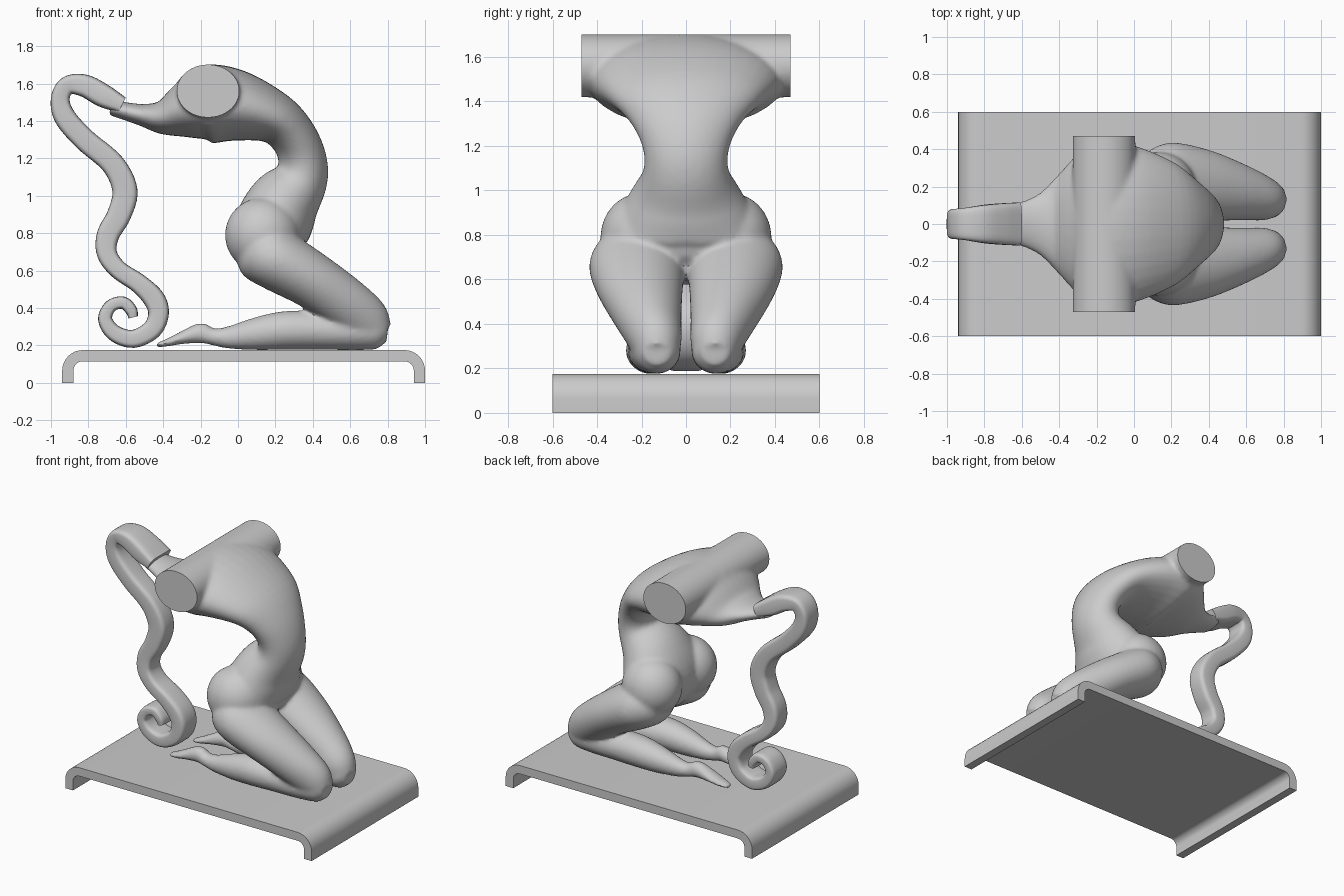
import bpy, bmesh, math
from mathutils import Vector

if "Cube" in bpy.data.objects:
    bpy.data.objects.remove(bpy.data.objects["Cube"])


def finish(name, bm, angle=40):
    bmesh.ops.recalc_face_normals(bm, faces=bm.faces)
    me = bpy.data.meshes.new(name)
    bm.to_mesh(me)
    bm.free()
    ob = bpy.data.objects.new(name, me)
    bpy.context.collection.objects.link(ob)
    bpy.ops.object.select_all(action='DESELECT')
    ob.select_set(True)
    bpy.context.view_layer.objects.active = ob
    bpy.ops.object.shade_smooth_by_angle(angle=math.radians(angle))
    return ob


def spline(pts, steps):
    """Catmull-Rom through tuples of any length."""
    p = [Vector(q) for q in pts]
    p = [p[0] * 2 - p[1]] + p + [p[-1] * 2 - p[-2]]
    out = []
    for i in range(1, len(p) - 2):
        a, b, c, d = p[i - 1:i + 3]
        for k in range(steps):
            t = k / steps
            out.append(0.5 * (2 * b + (c - a) * t + (2 * a - 5 * b + 4 * c - d) * t * t
                              + (3 * b - a - 3 * c + d) * t ** 3))
    return out + [p[-2]]


def loft(bm, stations, side=1, power=2.0, seg=32, steps=5):
    """Stations: x, z, half thickness, half width, (y centre)."""
    st = spline([tuple(s) + (0,) * (5 - len(s)) for s in stations], steps)
    rings = []
    for i, s in enumerate(st):
        a, b = st[max(i - 1, 0)], st[min(i + 1, len(st) - 1)]
        n = Vector((-(b[1] - a[1]), 0, b[0] - a[0])).normalized()
        ring = []
        for k in range(seg):
            t = 2 * math.pi * k / seg
            c, d = math.cos(t), math.sin(t)
            u = math.copysign(abs(c) ** (2 / power), c) * s[2]
            v = math.copysign(abs(d) ** (2 / power), d) * s[3]
            ring.append(bm.verts.new(Vector((s[0], side * s[4] + v, s[1])) + n * u))
        rings.append(ring)
    faces = [bm.faces.new(rings[0]), bm.faces.new(rings[-1])]
    for r, q in zip(rings, rings[1:]):
        for k in range(seg):
            j = (k + 1) % seg
            faces.append(bm.faces.new((r[k], r[j], q[j], q[k])))
    bmesh.ops.recalc_face_normals(bm, faces=faces)


def ellipsoid(bm, centre, radii):
    vs = bmesh.ops.create_uvsphere(bm, u_segments=32, v_segments=20, radius=1)['verts']
    for v in vs:
        v.co = Vector(c + r * k for c, r, k in zip(centre, radii, v.co))


# bent-plate base
bm = bmesh.new()
outer, inner = [], []
for sx, order in ((-1, range(9)), (1, range(8, -1, -1))):
    for k in order:
        t = math.pi / 2 * k / 8
        for pts, r in ((outer, 0.11), (inner, 0.05)):
            pts.append((0.03 + sx * (0.86 + r * math.cos(t)), 0.065 + r * math.sin(t)))
outer = [(-0.94, 0)] + outer + [(1.0, 0)]
inner = [(-0.88, 0)] + inner + [(0.94, 0)]
face = bm.faces.new([bm.verts.new((x, -0.6, z)) for x, z in outer + inner[::-1]])
ext = bmesh.ops.extrude_face_region(bm, geom=[face])['geom']
bmesh.ops.translate(bm, vec=(0, 1.2, 0), verts=[g for g in ext if isinstance(g, bmesh.types.BMVert)])
finish('base', bm)

# figure: torso, shoulders, hips and legs blended into one skin
bm = bmesh.new()
loft(bm, [(-0.68, 1.475, .045, .10), (-0.6, 1.452, .048, .12), (-0.5, 1.43, .062, .17),
          (-0.4, 1.42, .095, .27), (-0.28, 1.455, .155, .39), (-0.165, 1.49, .21, .44),
          (0.0, 1.48, .19, .42), (.195, 1.415, .14, .34), (.30, 1.31, .125, .25),
          (.345, 1.19, .13, .195), (.33, 1.08, .15, .195), (.24, .95, .195, .27),
          (.175, .8, .205, .36), (.18, .68, .17, .36), (.2, .6, .1, .25)])
vs = bmesh.ops.create_cone(bm, cap_ends=True, segments=40, radius1=1, radius2=1, depth=1.12)['verts']
for v in vs:
    x, y, z = v.co
    v.co = (-0.16 + 0.168 * x, -z, 1.56 + 0.142 * y)
for s in (-1, 1):
    ellipsoid(bm, (.13, s * .195, .79), (.2, .19, .2))
    # thigh
    loft(bm, [(.06, .75, .12, .15, .2), (.12, .71, .165, .2, .21), (.22, .65, .165, .215, .22),
              (.4, .545, .15, .19, .205), (.58, .42, .14, .15, .17), (.69, .325, .13, .12, .14),
              (.755, .255, .085, .085, .13)], s)
    # lower leg and foot
    loft(bm, [(.8, .275, .06, .06, .13), (.74, .28, .1, .1, .13), (.6, .275, .1, .115, .14),
              (.42, .28, .103, .115, .15), (.25, .28, .103, .11, .16), (.1, .262, .088, .09, .16),
              (-.05, .242, .06, .06, .155), (-.14, .247, .045, .05, .15),
              (-.2, .265, .055, .05, .145), (-.3, .24, .034, .055, .14),
              (-.38, .214, .02, .05, .135), (-.44, .2, .012, .03, .13)], s)
raw = finish('figure_raw', bm)
rm = raw.modifiers.new('skin', 'REMESH')
rm.mode = 'VOXEL'
rm.voxel_size = 0.012
sm = raw.modifiers.new('soften', 'SMOOTH')
sm.factor, sm.iterations = 0.5, 12
deps = bpy.context.evaluated_depsgraph_get()
bm = bmesh.new()
bm.from_mesh(raw.evaluated_get(deps).to_mesh())
bpy.data.objects.remove(raw)
# flat cuts at the shoulders
for s in (-1, 1):
    cut = bmesh.ops.bisect_plane(bm, geom=bm.verts[:] + bm.edges[:] + bm.faces[:], dist=1e-5,
                                 plane_co=(0, s * .47, 0), plane_no=(0, s, 0), clear_outer=True)
    bmesh.ops.holes_fill(bm, edges=[g for g in cut['geom_cut'] if isinstance(g, bmesh.types.BMEdge)])
finish('figure', bm)

# ribbon of hair falling to a curl
bm = bmesh.new()
loft(bm, [(-.62, 1.485, .045, .115), (-.72, 1.535, .062, .11), (-.82, 1.588, .06, .1),
          (-.91, 1.59, .05, .085), (-.95, 1.52, .05, .08), (-.925, 1.42, .058, .08),
          (-.82, 1.3, .06, .078), (-.67, 1.17, .062, .075), (-.605, 1.03, .067, .072),
          (-.635, .9, .064, .072), (-.695, .79, .06, .072), (-.70, .69, .054, .075),
          (-.64, .605, .05, .08), (-.53, .53, .052, .085), (-.45, .45, .058, .085),
          (-.425, .37, .055, .085), (-.46, .285, .052, .085), (-.56, .235, .048, .085),
          (-.66, .265, .044, .085), (-.71, .34, .038, .085), (-.68, .41, .034, .085),
          (-.615, .428, .033, .085), (-.572, .39, .032, .085), (-.56, .35, .025, .08)],
     power=4.5, seg=32, steps=6)
finish('hair_ribbon', bm)
